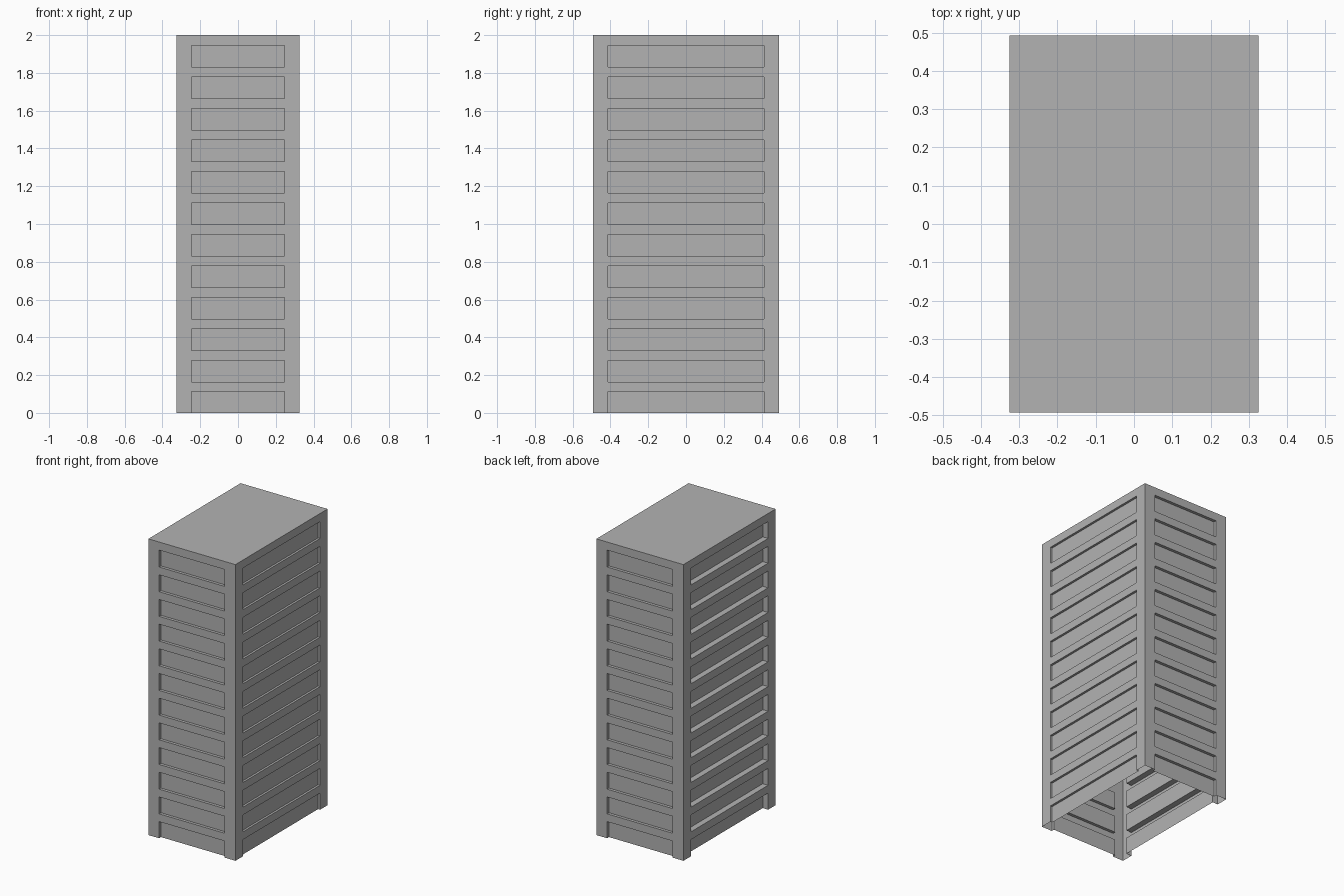
import bpy
import bmesh
from mathutils import Vector

cube = bpy.data.objects.get("Cube")
if cube:
    bpy.data.objects.remove(cube, do_unlink=True)

HALF_X, HALF_Y, HEIGHT = 0.325, 0.492, 2.0
FLOORS = 12
PITCH = HEIGHT / FLOORS
WINDOW_TOP = 0.112
MARGIN = 0.08

concrete = bpy.data.materials.new("concrete grey")
concrete.use_nodes = True
concrete.diffuse_color = (0.448, 0.448, 0.448, 1)
concrete.node_tree.nodes["Principled BSDF"].inputs["Base Color"].default_value = (0.448, 0.448, 0.448, 1)


def finish(name, bm):
    bmesh.ops.remove_doubles(bm, verts=bm.verts, dist=0.0001)
    mesh = bpy.data.meshes.new(name)
    bm.to_mesh(mesh)
    bm.free()
    mesh.materials.append(concrete)
    obj = bpy.data.objects.new(name, mesh)
    bpy.context.collection.objects.link(obj)
    return obj


def wall(name, normal, distance, half_width, depth):
    """Open shell wall with one wide recessed window band per floor."""
    bm = bmesh.new()
    out = Vector(normal)
    across = Vector((0, 0, 1)).cross(out)
    w = half_width - MARGIN

    def quad(*corners):
        # each corner is (across, height, inset)
        bm.faces.new([bm.verts.new(across * a + out * (distance - d) + Vector((0, 0, z)))
                      for a, z, d in corners])

    def flat(a0, a1, z0, z1, d=0):
        quad((a0, z0, d), (a1, z0, d), (a1, z1, d), (a0, z1, d))

    for floor in range(FLOORS):
        base = floor * PITCH
        z0 = max(base - 0.002, 0)
        z1 = base + WINDOW_TOP
        z2 = HEIGHT if floor == FLOORS - 1 else base + PITCH - 0.002
        # corner piers and the band above the window
        for a0, a1 in ((-half_width, -w), (w, half_width)):
            flat(a0, a1, z0, z1)
            flat(a0, a1, z1, z2)
        flat(-w, w, z1, z2)
        # window panel with jambs, head and sill
        flat(-w, w, z0, z1, depth)
        quad((-w, z0, 0), (-w, z0, depth), (-w, z1, depth), (-w, z1, 0))
        quad((w, z0, depth), (w, z0, 0), (w, z1, 0), (w, z1, depth))
        quad((-w, z1, depth), (w, z1, depth), (w, z1, 0), (-w, z1, 0))
        if floor:
            quad((-w, z0, 0), (w, z0, 0), (w, z0, depth), (-w, z0, depth))
    return finish(name, bm)


wall("front_wall", (0, -1, 0), HALF_Y, HALF_X, 0.02)
wall("back_wall", (0, 1, 0), HALF_Y, HALF_X, 0.02)
wall("left_wall", (1, 0, 0), HALF_X, HALF_Y, 0.015)
wall("right_wall", (-1, 0, 0), HALF_X, HALF_Y, 0.04)

# flat roof closing the shell; the underside stays open
roof = bmesh.new()
roof.faces.new([roof.verts.new((x * HALF_X, y * HALF_Y, HEIGHT))
                for x, y in ((-1, -1), (1, -1), (1, 1), (-1, 1))])
finish("roof", roof)
